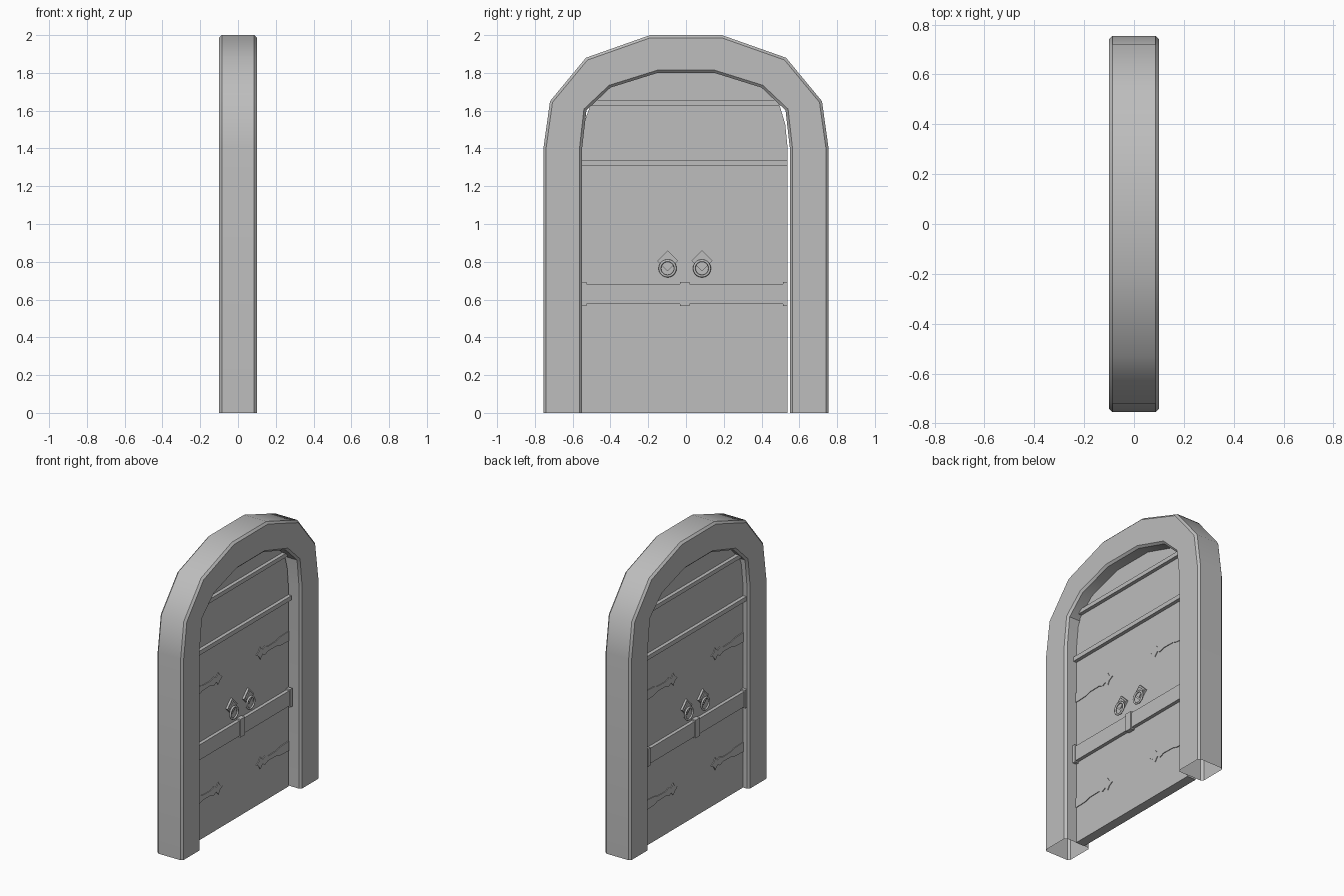
import bpy, bmesh, math

if "Cube" in bpy.data.objects:
    bpy.data.objects.remove(bpy.data.objects["Cube"], do_unlink=True)

GREY = (0.51, 0.51, 0.51, 1)
mat = bpy.data.materials.new("plain grey")
mat.use_nodes = True
mat.diffuse_color = GREY
mat.node_tree.nodes["Principled BSDF"].inputs["Base Color"].default_value = GREY

# Door leaf faces and edges
FRONT, BACK = 0.012, -0.055
RIGHT, LEFT = -0.553, 0.538
MID = (RIGHT + LEFT) / 2
SIDES = (("front", FRONT, 1), ("back", BACK, -1))


def finish(name, bm, angle=35):
    bmesh.ops.recalc_face_normals(bm, faces=bm.faces)
    mesh = bpy.data.meshes.new(name)
    bm.to_mesh(mesh)
    bm.free()
    mesh.materials.append(mat)
    ob = bpy.data.objects.new(name, mesh)
    bpy.context.collection.objects.link(ob)
    bpy.ops.object.select_all(action="DESELECT")
    ob.select_set(True)
    bpy.context.view_layer.objects.active = ob
    bpy.ops.object.shade_smooth_by_angle(angle=math.radians(angle))


def add_prism(bm, outline, x0, x1):
    """Extrude a (y, z) outline along x."""
    face = bm.faces.new([bm.verts.new((x0, y, z)) for y, z in outline])
    top = bmesh.ops.extrude_face_region(bm, geom=[face])["geom"]
    verts = [v for v in top if isinstance(v, bmesh.types.BMVert)]
    bmesh.ops.translate(bm, verts=verts, vec=(x1 - x0, 0, 0))


def add_box(bm, x0, x1, y0, y1, z0, z1):
    add_prism(bm, [(y0, z0), (y1, z0), (y1, z1), (y0, z1)], x0, x1)


def mirrored(half):
    return half + [(-y, z) for y, z in reversed(half)]


# Arched frame: chamfered square section swept over a faceted arch, open at the feet
outer = mirrored([(-0.755, 0), (-0.755, 1.4), (-0.72, 1.65), (-0.53, 1.88), (-0.19, 2)])
inner = mirrored([(-0.55, 0), (-0.55, 1.4), (-0.527, 1.602), (-0.4, 1.722), (-0.15, 1.8)])
bm = bmesh.new()
rings = []
for (oy, oz), (iy, iz) in zip(outer, inner):
    corners = ((0.1, oy, oz), (0.1, iy, iz), (-0.1, iy, iz), (-0.1, oy, oz))
    rings.append([bm.verts.new(c) for c in corners])
for a, b in zip(rings, rings[1:]):
    for k in range(4):
        n = (k + 1) % 4
        bm.faces.new((a[k], a[n], b[n], b[k]))
bmesh.ops.recalc_face_normals(bm, faces=bm.faces)
sharp = [e for e in bm.edges if len(e.link_faces) == 2 and e.calc_face_angle() > 1.2]
bmesh.ops.bevel(bm, geom=sharp, offset=0.014, segments=1, profile=0.5, affect="EDGES")
finish("arched_frame", bm)

# Door leaf with a rounded top
bm = bmesh.new()
add_prism(bm, [(RIGHT, 0), (RIGHT, 1.4), (-0.535, 1.55), (-0.5, 1.645), (-0.41, 1.745),
               (-0.2, 1.83), (0.2, 1.83), (0.41, 1.735), (0.495, 1.63), (0.525, 1.53),
               (LEFT, 1.4), (LEFT, 0)], BACK, FRONT)
finish("door_leaf", bm, 25)

# Strap hinge half profile: distance from the door edge, half height
strap_half = [(0, 0.034), (0.1, 0.03), (0.14, 0.018), (0.23, 0.016), (0.265, 0.03),
              (0.29, 0.016), (0.315, 0.043), (0.33, 0.018), (0.36, 0)]
strap = strap_half + [(d, -h) for d, h in reversed(strap_half[:-1])]

for side, face, out in SIDES:
    # Narrow cross bars and the wide locking bar with its brackets
    for label, z0, z1, y0, y1 in (("upper", 1.628, 1.656, MID - 0.5, MID + 0.5),
                                  ("lower", 1.307, 1.337, RIGHT, LEFT)):
        bm = bmesh.new()
        add_box(bm, face, face + out * 0.025, y0, y1, z0, z1)
        finish(f"{side}_{label}_cross_bar", bm)

    bm = bmesh.new()
    add_box(bm, face, face + out * 0.024, RIGHT, LEFT, 0.577, 0.683)
    finish(f"{side}_locking_bar", bm)
    bm = bmesh.new()
    for y0, y1 in ((RIGHT, RIGHT + 0.025), (MID - 0.025, MID + 0.025), (LEFT - 0.025, LEFT)):
        add_box(bm, face, face + out * 0.03, y0, y1, 0.567, 0.693)
    finish(f"{side}_bar_brackets", bm)

    # Strap hinges with arrow tips
    bm = bmesh.new()
    for edge, direction in ((RIGHT, 1), (LEFT, -1)):
        for z in (0.285, 1.05):
            add_prism(bm, [(edge + direction * d, z + h) for d, h in strap],
                      face, face + out * 0.005)
    finish(f"{side}_strap_hinges", bm)

    # Diamond plates with ring pulls
    for label, y in (("right", MID - 0.09), ("left", MID + 0.092)):
        bm = bmesh.new()
        for size, depth in ((0.055, 0.014), (0.04, 0.02)):
            add_prism(bm, [(y - size, 0.805), (y, 0.805 - size),
                           (y + size, 0.805), (y, 0.805 + size)], face, face + out * depth)
        finish(f"{side}_{label}_handle_plate", bm)
        bpy.ops.mesh.primitive_torus_add(
            major_radius=0.041, minor_radius=0.007, major_segments=20, minor_segments=8,
            location=(face + out * 0.026, y, 0.765), rotation=(0, math.pi / 2, 0))
        ring = bpy.context.object
        ring.name = f"{side}_{label}_ring_pull"
        ring.data.materials.append(mat)
        bpy.ops.object.shade_smooth()
